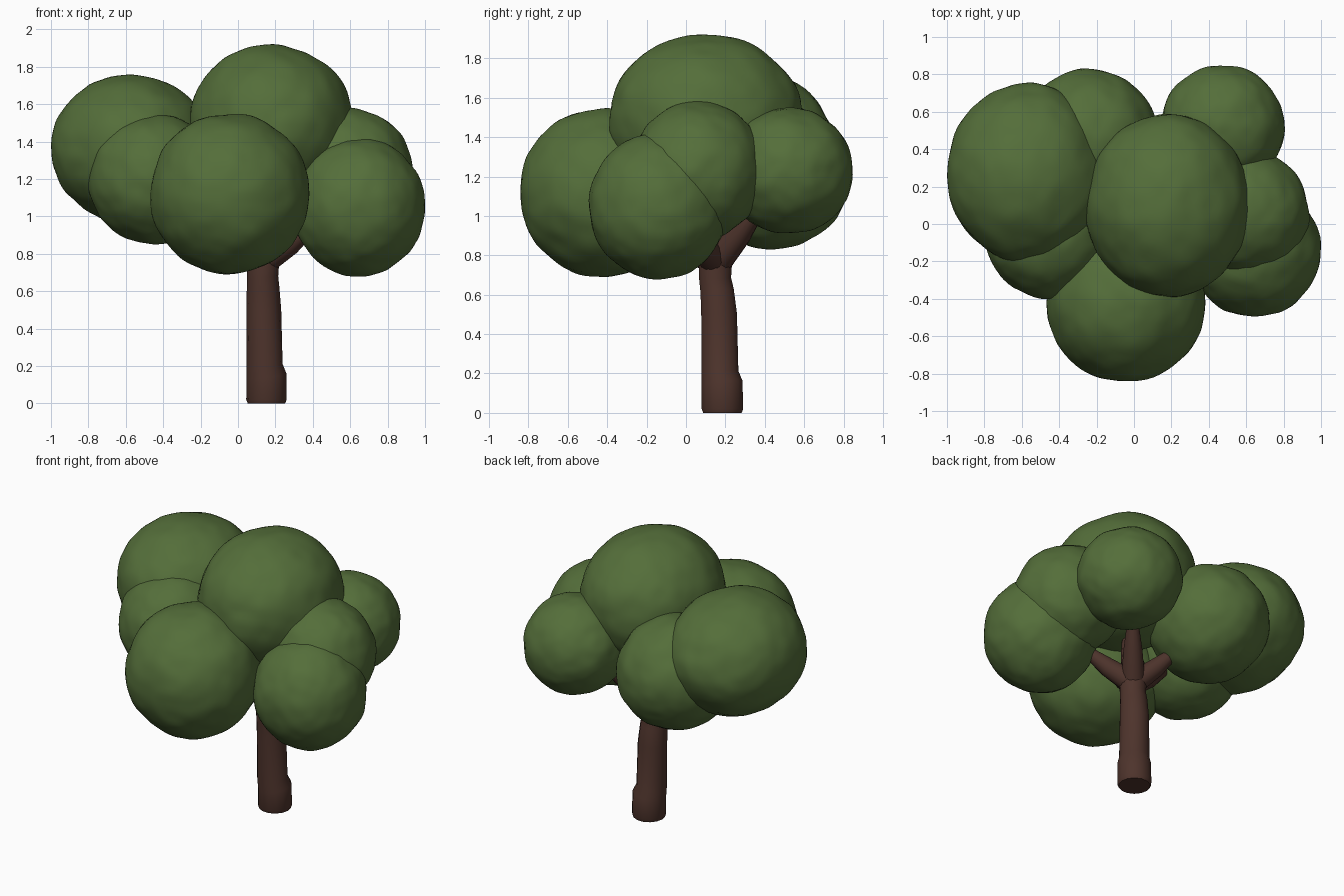
import bpy
from mathutils import Vector, noise

default = bpy.data.objects.get("Cube")
if default:
    bpy.data.objects.remove(default)


def make_material(name, rgb):
    mat = bpy.data.materials.new(name)
    mat.use_nodes = True
    mat.diffuse_color = (*rgb, 1)
    bsdf = mat.node_tree.nodes["Principled BSDF"]
    bsdf.inputs["Base Color"].default_value = (*rgb, 1)
    bsdf.inputs["Roughness"].default_value = 0.9
    return mat


leaf_green = make_material("leaf green", (0.089, 0.156, 0.042))
bark_brown = make_material("bark brown", (0.076, 0.034, 0.025))


def foliage(name, centre, radii):
    """A slightly lumpy, smooth ellipsoid of leaves."""
    bpy.ops.mesh.primitive_ico_sphere_add(subdivisions=5, radius=1, location=centre)
    obj = bpy.context.object
    obj.name = name
    offset = Vector(centre) * 7
    for v in obj.data.vertices:
        n = v.co.normalized()
        lump = 0.025 * noise.noise(n * 2.2 + offset) + 0.012 * noise.noise(n * 5 + offset)
        v.co = Vector(radii) * (1 + lump)
        v.co = Vector(a * b for a, b in zip(v.co, n))
    obj.data.materials.append(leaf_green)
    bpy.ops.object.shade_smooth()


def limb(name, points):
    """A rounded wooden tube through (x, y, z, radius) points."""
    curve = bpy.data.curves.new(name, "CURVE")
    curve.dimensions = "3D"
    curve.bevel_depth = 1
    curve.bevel_resolution = 5
    curve.use_fill_caps = True
    spline = curve.splines.new("POLY")
    spline.points.add(len(points) - 1)
    for p, (x, y, z, r) in zip(spline.points, points):
        p.co = (x, y, z, 1)
        p.radius = r
    obj = bpy.data.objects.new(name, curve)
    bpy.context.collection.objects.link(obj)
    bpy.ops.object.select_all(action="DESELECT")
    obj.select_set(True)
    bpy.context.view_layer.objects.active = obj
    bpy.ops.object.convert(target="MESH")
    obj = bpy.context.object
    obj.data.materials.clear()
    obj.data.materials.append(bark_brown)
    bpy.ops.object.shade_smooth_by_angle(angle=0.9)


# Canopy
foliage("crown_foliage", (0.18, 0.1, 1.49), (0.44, 0.49, 0.43))
foliage("front_foliage", (-0.045, -0.42, 1.12), (0.425, 0.425, 0.43))
foliage("right_side_foliage", (-0.57, 0.27, 1.36), (0.43, 0.48, 0.395))
foliage("right_front_foliage", (-0.45, -0.04, 1.2), (0.35, 0.36, 0.35))
foliage("right_back_foliage", (-0.24, 0.44, 1.2), (0.37, 0.39, 0.37))
foliage("left_back_foliage", (0.475, 0.52, 1.23), (0.33, 0.33, 0.32))
foliage("left_low_foliage", (0.645, -0.14, 1.05), (0.355, 0.355, 0.37))
foliage("left_high_foliage", (0.59, 0.06, 1.23), (0.345, 0.34, 0.35))

# Trunk, with a stepped swelling towards the foot
limb("trunk", [
    (0.152, 0.185, 0, 0.1), (0.152, 0.185, 0.02, 0.108),
    (0.152, 0.183, 0.15, 0.107), (0.142, 0.172, 0.2, 0.097),
    (0.138, 0.168, 0.5, 0.093), (0.134, 0.158, 0.62, 0.087),
    (0.132, 0.148, 0.68, 0.083), (0.135, 0.15, 0.78, 0.087),
    (0.138, 0.155, 0.86, 0.085), (0.14, 0.155, 0.94, 0.06),
])

# Branches fanning out into the canopy
tips = {
    "front": (0.02, -0.14, 0.98),
    "left": (0.4, 0.02, 0.95),
    "left_back": (0.32, 0.37, 1.04),
    "right_back": (-0.06, 0.32, 0.98),
    "right": (-0.18, 0.06, 1.0),
    "crown": (0.16, 0.14, 1.2),
}
root = Vector((0.135, 0.152, 0.76))
for side, tip in tips.items():
    tip = Vector(tip)
    middle = root.lerp(tip, 0.55) + Vector((0, 0, -0.01))
    limb(side + "_branch", [(*root, 0.075), (*middle, 0.06), (*tip, 0.035)])
